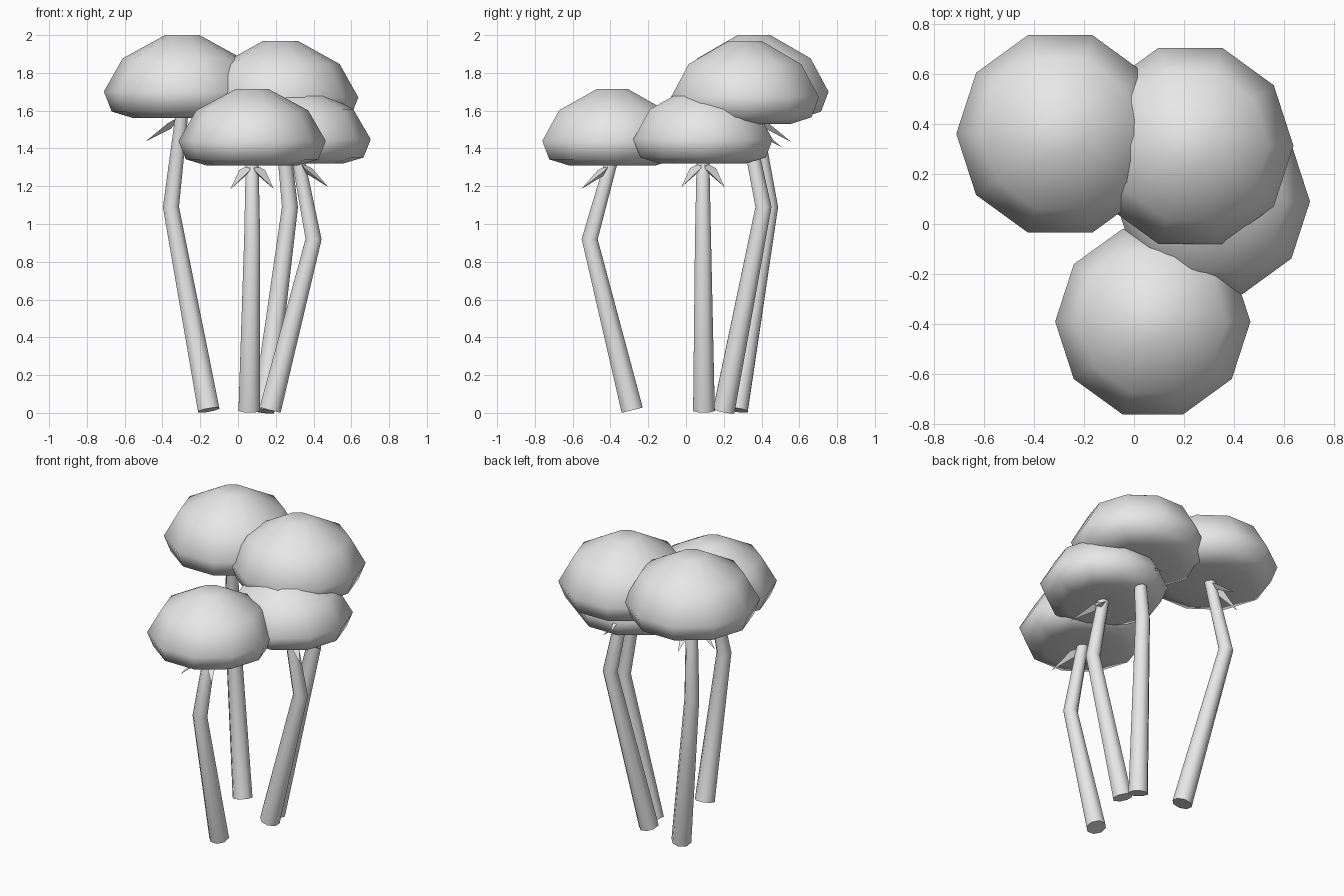
import bpy, bmesh, math
from mathutils import Vector

cube = bpy.data.objects.get("Cube")
if cube:
    bpy.data.objects.remove(cube)

GREY = (0.8, 0.8, 0.8, 1)
grey = bpy.data.materials.new("light_grey")
grey.use_nodes = True
grey.diffuse_color = GREY
grey.node_tree.nodes["Principled BSDF"].inputs["Base Color"].default_value = GREY


def finish(bm, name, sharp=None):
    bmesh.ops.recalc_face_normals(bm, faces=bm.faces)
    for f in bm.faces:
        f.smooth = True
    if sharp:
        for e in bm.edges:
            e.smooth = e.calc_face_angle(0) < math.radians(sharp)
    mesh = bpy.data.meshes.new(name)
    bm.to_mesh(mesh)
    bm.free()
    mesh.materials.append(grey)
    obj = bpy.data.objects.new(name, mesh)
    bpy.context.collection.objects.link(obj)


def bridge(bm, rings):
    n = len(rings[0])
    for a, b in zip(rings, rings[1:]):
        for i in range(n):
            j = (i + 1) % n
            bm.faces.new((a[i], a[j], b[j], b[i]))


# Cap outline as (radius, height) fractions, from underside to crown
PROFILE = [(0.12, 0.03), (0.62, 0.0), (0.9, 0.08), (1.0, 0.32), (0.76, 0.72), (0.22, 1.0)]


def cap(name, centre, radius, height, sides=10):
    bm = bmesh.new()
    rings = []
    for r, h in PROFILE:
        ring = []
        for i in range(sides):
            a = math.tau * i / sides
            offset = Vector((radius * r * math.cos(a), radius * r * math.sin(a), height * h))
            ring.append(bm.verts.new(Vector(centre) + offset))
        rings.append(ring)
    bridge(bm, rings)
    bm.faces.new(rings[0])
    bm.faces.new(rings[-1])
    finish(bm, name)


# Bent, tapering stem
def stem(name, path, radii=(0.062, 0.046, 0.036), sides=8):
    bm = bmesh.new()
    pts = [Vector(p) for p in path]
    first, last = (pts[1] - pts[0]).normalized(), (pts[2] - pts[1]).normalized()
    rings = []
    for p, d, r in zip(pts, (first, (first + last).normalized(), last), radii):
        u = Vector((0, 1, 0)).cross(d).normalized()
        v = d.cross(u)
        ring = []
        for i in range(sides):
            a = math.tau * (i + 0.5) / sides
            ring.append(bm.verts.new(p + r * (u * math.cos(a) + v * math.sin(a))))
        rings.append(ring)
    bridge(bm, rings)
    bm.faces.new(rings[0])
    bm.faces.new(rings[-1])
    finish(bm, name, 50)


# Pointed, keeled leaf hanging outward beneath a cap
def leaf(name, root, angle):
    out = Vector((math.cos(angle), math.sin(angle), 0))
    side = Vector((-out.y, out.x, 0))
    up = Vector((0, 0, 1))
    root = Vector(root)
    bm = bmesh.new()
    start = bm.verts.new(root + out * 0.01 + up * 0.01)
    left = bm.verts.new(root + out * 0.07 - up * 0.025 + side * 0.035)
    right = bm.verts.new(root + out * 0.07 - up * 0.025 - side * 0.035)
    keel = bm.verts.new(root + out * 0.06 - up * 0.055)
    tip = bm.verts.new(root + out * 0.2 - up * 0.125)
    for a, b in ((left, right), (right, keel), (keel, left)):
        bm.faces.new((start, a, b))
        bm.faces.new((tip, b, a))
    finish(bm, name, 30)


# name: cap base centre, radius, height, stem foot, stem bend, outward heading
MUSHROOMS = {
    "back_right": ((-0.295, 0.36, 1.56), 0.415, 0.44, (-0.155, 0.27, 0.015), (-0.355, 0.445, 1.09), 135),
    "back_left": ((0.225, 0.312, 1.53), 0.412, 0.44, (0.135, 0.2, 0.01), (0.275, 0.41, 1.09), 62),
    "front": ((0.075, -0.39, 1.31), 0.39, 0.405, (0.06, -0.285, 0.015), (0.075, -0.51, 0.92), 270),
    "side": ((0.315, 0.09, 1.32), 0.388, 0.4, (0.17, 0.095, 0.015), (0.4, 0.09, 0.92), 0),
}

for label, (centre, radius, height, foot, bend, heading) in MUSHROOMS.items():
    cap(label + "_cap", centre, radius, height)
    top = Vector(centre) + Vector((0, 0, 0.04))
    stem(label + "_stem", (foot, bend, top))
    for side, turn in (("a", -35), ("b", 35)):
        leaf(f"{label}_leaf_{side}", centre, math.radians(heading + turn))
